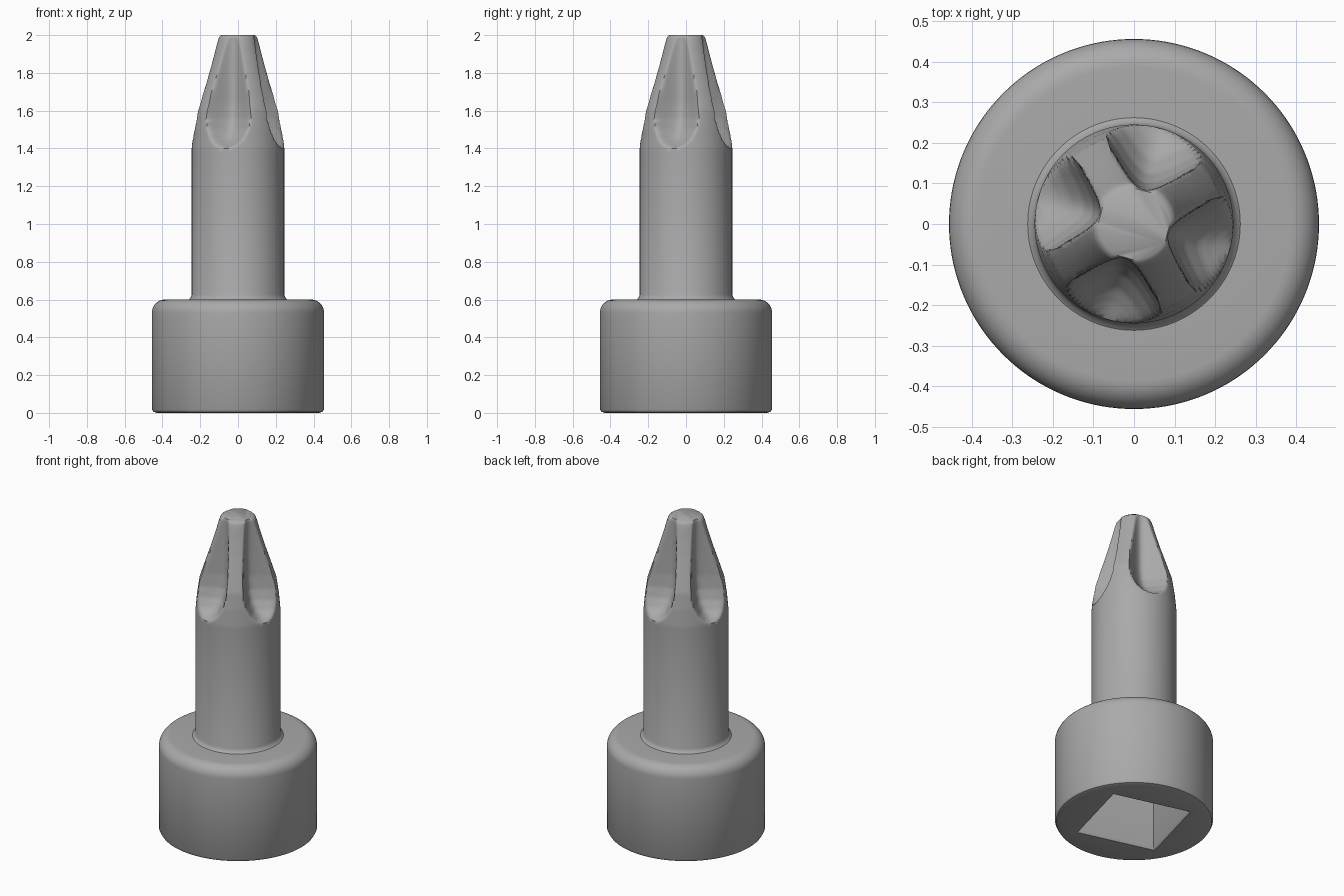
import bpy, bmesh, math

if "Cube" in bpy.data.objects:
    bpy.data.objects.remove(bpy.data.objects["Cube"], do_unlink=True)

SIDES = 144
TURN = math.radians(30)        # direction of the first rib and first socket corner
QUARTER = math.pi / 2

steel = bpy.data.materials.new("plain grey")
steel.use_nodes = True
grey = (0.4, 0.4, 0.4, 1)
steel.diffuse_color = grey
steel.node_tree.nodes["Principled BSDF"].inputs["Base Color"].default_value = grey


def loft(name, rings, sharp):
    """Skin rings of (z, radius function of angle from a rib) and cap both ends."""
    bm = bmesh.new()
    loops = []
    for z, radius in rings:
        loop = []
        for i in range(SIDES):
            a = 2 * math.pi * i / SIDES
            r = radius(a)
            loop.append(bm.verts.new((r * math.cos(a + TURN), r * math.sin(a + TURN), z)))
        loops.append(loop)
    for low, high in zip(loops, loops[1:]):
        for i in range(SIDES):
            j = (i + 1) % SIDES
            bm.faces.new((low[i], low[j], high[j], high[i]))
    bm.faces.new(loops[0][::-1])
    bm.faces.new(loops[-1])
    bmesh.ops.recalc_face_normals(bm, faces=bm.faces)
    mesh = bpy.data.meshes.new(name)
    bm.to_mesh(mesh)
    bm.free()
    mesh.materials.append(steel)
    obj = bpy.data.objects.new(name, mesh)
    bpy.context.collection.objects.link(obj)
    bpy.ops.object.select_all(action='DESELECT')
    obj.select_set(True)
    bpy.context.view_layer.objects.active = obj
    bpy.ops.object.shade_smooth_by_angle(angle=math.radians(sharp))
    return obj


def circle(r):
    return lambda a: r


def square(half):
    """Square with its corners on the rib directions."""
    return lambda a: half / math.cos(a % QUARTER - QUARTER / 2)


def interpolate(points, z):
    for (z0, r0), (z1, r1) in zip(points, points[1:]):
        if z <= z1:
            return r0 + (r1 - r0) * (z - z0) / (z1 - z0)
    return points[-1][1]


# Base: square socket, flat underside, straight wall, rounded shoulder
base = [(0.45, square(0.235)), (0.015, square(0.235)), (0.0, square(0.245)),
        (0.0, circle(0.43)), (0.006, circle(0.448)), (0.02, circle(0.456))]
for k in range(9):
    t = QUARTER * k / 8
    base.append((0.53 + 0.07 * math.sin(t), circle(0.386 + 0.07 * math.cos(t))))
base.append((0.6, circle(0.2)))
loft("socket_base", base, 35)

# Outer taper of the ribs, and depth of the flute floor from the axis
TAPER = [(1.4, 0.245), (1.5, 0.236), (1.6, 0.222), (1.7, 0.19), (1.8, 0.157),
         (1.9, 0.127), (1.97, 0.108), (1.99, 0.1), (2.0, 0.088)]
FLOOR = [(1.4, 0.25), (1.42, 0.205), (1.45, 0.165), (1.5, 0.128), (1.56, 0.105),
         (1.64, 0.094), (1.8, 0.09), (2.0, 0.088)]


def fluted(z):
    """Round section cut by four right-angled grooves with rounded roots."""
    outer = interpolate(TAPER, z)
    c = 0.035
    d = interpolate(FLOOR, z) - c

    def radius(a):
        p = a % QUARTER - QUARTER / 2
        k = math.cos(2 * p)
        if k < 1e-4:
            return outer
        q = d * math.cos(p)
        groove = (q + math.sqrt(max(0, q * q - k * (d * d - c * c)))) / k
        # soft minimum rounds the rib edges
        s = 0.012
        h = max(s - abs(groove - outer), 0) / s
        return min(groove, outer) - h * h * s / 4
    return radius


# Shank with a small fillet at its foot, running up into the cross tip
shank = [(0.55, circle(0.262)), (0.6, circle(0.262)), (0.608, circle(0.252)),
         (0.625, circle(0.245)), (1.38, circle(0.245))]
steps = [1.4 + 0.01 * k for k in range(20)] + [1.6 + 0.02 * k for k in range(19)]
shank += [(z, fluted(z)) for z in steps + [1.98, 1.99, 2.0]]
loft("driver_shank", shank, 50)
